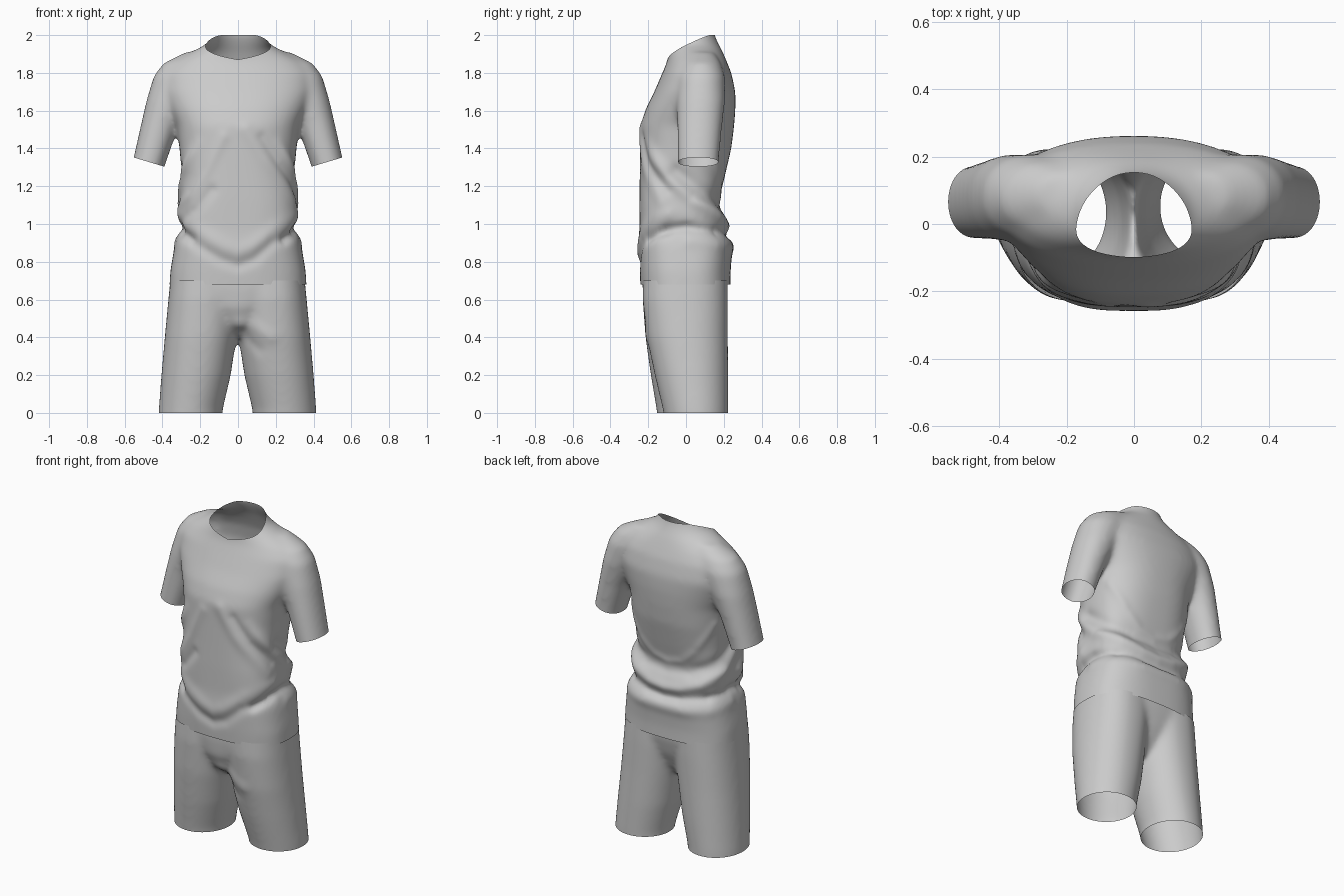
import bpy, bmesh, math
from mathutils import Vector
from mathutils.geometry import intersect_point_line

cube = bpy.data.objects.get("Cube")
if cube:
    bpy.data.objects.remove(cube, do_unlink=True)

SIDES = 48
fabric = bpy.data.materials.new("grey fabric")
fabric.use_nodes = True
GREY = (0.6, 0.6, 0.6, 1)
fabric.diffuse_color = GREY
fabric.node_tree.nodes["Principled BSDF"].inputs["Base Color"].default_value = GREY


def loft(bm, rings, side=1):
    """Closed tube through rings of (z, centre x, half width, front y, back y, squareness)."""
    loops = []
    for z, cx, rx, yf, yb, power in rings:
        loop = []
        for i in range(SIDES):
            a = 2 * math.pi * i / SIDES
            c, s = math.cos(a), math.sin(a)
            x = math.copysign(abs(c) ** (2 / power), c) * rx
            y = math.copysign(abs(s) ** (2 / power), s) * (yb - yf) / 2
            loop.append(bm.verts.new((side * (cx + x), (yf + yb) / 2 + y, z)))
        loops.append(loop)
    for lo, hi in zip(loops, loops[1:]):
        for i in range(SIDES):
            j = (i + 1) % SIDES
            bm.faces.new((lo[i], lo[j], hi[j], hi[i]))
    bm.faces.new(loops[0][::-1])
    bm.faces.new(loops[-1])


def blend(name, bm):
    """Fuse overlapping tubes into one smooth skin and return object and bmesh."""
    bmesh.ops.recalc_face_normals(bm, faces=bm.faces)
    mesh = bpy.data.meshes.new(name)
    bm.to_mesh(mesh)
    bm.free()
    obj = bpy.data.objects.new(name, mesh)
    bpy.context.scene.collection.objects.link(obj)
    rem = obj.modifiers.new("fuse", "REMESH")
    rem.mode = "VOXEL"
    rem.voxel_size = 0.012
    smooth = obj.modifiers.new("soften", "SMOOTH")
    smooth.factor = 0.5
    smooth.iterations = 28
    bpy.context.view_layer.update()
    dg = bpy.context.evaluated_depsgraph_get()
    obj.data = bpy.data.meshes.new_from_object(obj.evaluated_get(dg))
    obj.modifiers.clear()
    out = bmesh.new()
    out.from_mesh(obj.data)
    return obj, out


def cut(bm, point, normal, inside=lambda p: True):
    """Trim what lies on the normal side of a plane, among faces inside a region."""
    geom = [f for f in bm.faces if all(inside(v.co) for v in f.verts)]
    geom += list({e for f in geom for e in f.edges}) + list({v for f in geom for v in f.verts})
    bmesh.ops.bisect_plane(bm, geom=geom, plane_co=point, plane_no=normal, clear_outer=True)


def both_sides(path):
    """Continue a path that ends at the middle onto the other side."""
    return path + [(-x, y, z) for x, y, z in path[-2::-1]]


def press_folds(bm, folds):
    """Raise or sink the cloth along each path: (path, width, height)."""
    bm.normal_update()
    moves = []
    for v in bm.verts:
        shift = 0
        for path, width, height in folds:
            best = 9
            for a, b in zip(path, path[1:]):
                a, b = Vector(a), Vector(b)
                p, t = intersect_point_line(v.co, a, b)
                best = min(best, (v.co - a.lerp(b, max(0, min(1, t)))).length)
            if best < 3 * width:
                shift += height * math.exp(-(best / width) ** 2)
        moves.append(v.normal * shift)
    for v, m in zip(bm.verts, moves):
        v.co += m
    bmesh.ops.smooth_vert(bm, verts=bm.verts, factor=0.5, use_axis_x=True, use_axis_y=True, use_axis_z=True)


def finish(obj, bm):
    bm.to_mesh(obj.data)
    bm.free()
    obj.data.materials.clear()
    obj.data.materials.append(fabric)
    bpy.ops.object.select_all(action="DESELECT")
    obj.select_set(True)
    bpy.context.view_layer.objects.active = obj
    bpy.ops.object.shade_smooth_by_angle(angle=math.radians(50))


# Shirt: torso tube plus two sleeves
TORSO = [
    (.6, 0, .367, -.236, .236, 2.7), (.75, 0, .359, -.246, .236, 2.7), (.89, 0, .335, -.252, .248, 2.8),
    (.97, 0, .306, -.247, .212, 2.9), (1.05, 0, .318, -.247, .205, 2.9), (1.13, 0, .308, -.247, .175, 2.8),
    (1.25, 0, .297, -.245, .205, 2.7), (1.4, 0, .31, -.243, .24, 2.5), (1.52, 0, .325, -.242, .255, 2.4),
    (1.61, 0, .365, -.213, .262, 2.3), (1.7, 0, .4, -.168, .262, 2.3), (1.8, 0, .4, -.125, .24, 2.2),
    (1.86, 0, .345, -.1, .216, 2.1), (1.91, 0, .25, -.092, .195, 2), (1.95, 0, .172, -.092, .174, 2),
    (2.0, 0, .137, -.096, .152, 2), (2.1, 0, .13, -.1, .142, 2)]
SLEEVE = [
    (1.2, .506, .084, -.042, .17, 2.1), (1.34, .466, .09, -.045, .175, 2.1), (1.5, .42, .1, -.047, .19, 2.1),
    (1.65, .366, .12, -.05, .207, 2.1), (1.78, .305, .143, -.045, .207, 2.1), (1.85, .265, .133, -.02, .185, 2),
    (1.91, .19, .09, .02, .15, 2)]
bm = bmesh.new()
loft(bm, TORSO)
for side in (1, -1):
    loft(bm, SLEEVE, side)
shirt, bm = blend("shirt", bm)

# Cloth folds round the waist and across the front
SWAG = [(.24, -.23, 1.42), (.31, -.1, 1.25), (.33, .03, 1.13), (.22, .17, 1.04), (.1, .2, 1.0), (0, .21, .99)]
TUCK = [(.25, -.21, .92), (.3, -.1, .97), (.31, 0, .985), (.25, .15, .96), (.1, .21, .94), (0, .22, .935)]
ROLL = [(.32, .02, .91), (.27, .15, .89), (.15, .23, .88), (0, .24, .88)]
HOLLOW = [(.3, -.05, 1.28), (.28, .08, 1.18), (.15, .17, 1.1), (0, .18, 1.08)]
DRAPE = [(.28, .12, 1.42), (.2, .19, 1.25), (.1, .19, 1.16), (0, .18, 1.14)]
folds = [(both_sides(path), width, height) for path, width, height in (
    (SWAG, .035, .02), (TUCK, .025, -.018), (ROLL, .035, .008),
    (HOLLOW, .035, -.012), (DRAPE, .025, .006))]
folds += [
    ([(-.31, -.1, .95), (-.2, -.22, .88), (-.09, -.25, .81), (0, -.25, .78), (.08, -.25, .81),
      (.18, -.23, .9), (.31, -.1, .96)], .03, -.01),
    ([(-.31, -.1, 1.04), (-.2, -.22, .96), (-.08, -.25, .88), (0, -.25, .85), (.08, -.25, .88),
      (.2, -.22, .98), (.31, -.1, 1.05)], .04, .008),
    ([(-.32, -.08, 1.08), (-.25, -.2, 1.16), (-.17, -.24, 1.28), (-.08, -.25, 1.46)], .03, .008),
    ([(-.31, -.1, 1.0), (-.22, -.22, 1.08), (-.14, -.24, 1.18)], .028, -.01),
    ([(.04, -.24, 1.5), (.13, -.24, 1.36), (.3, -.13, 1.12)], .035, .007),
    ([(.13, -.24, 1.46), (.22, -.21, 1.32), (.31, -.1, 1.18)], .025, -.009)]
press_folds(bm, folds)

# Open the hem and the cuffs
cut(bm, (0, 0, .68), (0, 0, -1))
for side in (1, -1):
    cut(bm, (side * .468, 0, 1.327), (side * .3, 0, -1), lambda p: p.x * side > .35 and p.z > 1.1)


# Open the neckline as a dipped curve, highest at the nape
def neckline(p):
    return min(2.0, 1.875 + .52 * (p.y + .09) + .15 * abs(p.x))


for v in bm.verts:
    v.co.z -= neckline(v.co)
cut(bm, (0, 0, 0), (0, 0, 1))
for v in bm.verts:
    v.co.z += neckline(v.co)
finish(shirt, bm)

# Shorts: seat tube plus two legs, the left leg standing slightly further back
SEAT = [(.4, 0, .05, -.1, .1, 2), (.47, 0, .12, -.185, .15, 2), (.56, 0, .22, -.222, .19, 2.2),
        (.66, 0, .345, -.23, .215, 2.5), (.82, 0, .347, -.23, .222, 2.6)]
LEG = [(-.12, .258, .166, -.14, .222, 2), (.02, .25, .17, -.157, .224, 2), (.2, .222, .184, -.187, .224, 2.1),
       (.4, .198, .19, -.215, .222, 2.2), (.6, .177, .192, -.23, .222, 2.3), (.82, .167, .18, -.226, .217, 2.4)]
bm = bmesh.new()
loft(bm, SEAT)
loft(bm, LEG, -1)
loft(bm, [(z, cx - .005, rx, yf + max(0, .035 - .07 * z), yb, p) for z, cx, rx, yf, yb, p in LEG])
shorts, bm = blend("shorts", bm)
press_folds(bm, [
    ([(.02, -.18, .47), (.09, -.21, .45), (.17, -.22, .4)], .04, .008),
    ([(.04, -.16, .38), (.1, -.19, .33)], .035, -.008)])
cut(bm, (0, 0, 0), (0, 0, -1))
cut(bm, (0, 0, .7), (0, 0, 1))
finish(shorts, bm)
